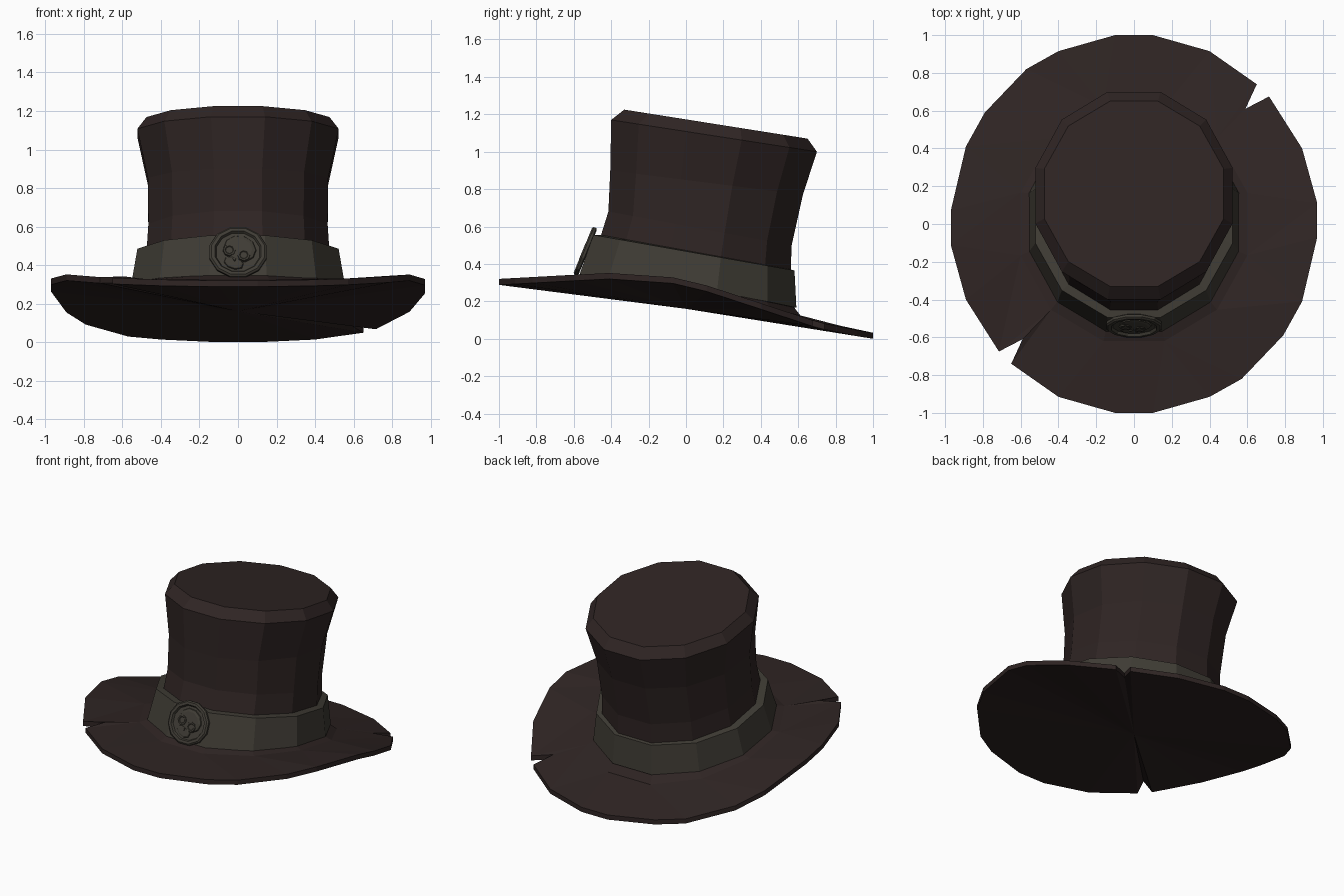
import bpy, bmesh, math
from mathutils import Vector, Matrix

cube = bpy.data.objects.get("Cube")
if cube:
    bpy.data.objects.remove(cube, do_unlink=True)


def material(name, colour):
    m = bpy.data.materials.new(name)
    m.use_nodes = True
    m.diffuse_color = (*colour, 1)
    bsdf = m.node_tree.nodes["Principled BSDF"]
    bsdf.inputs["Base Color"].default_value = (*colour, 1)
    bsdf.inputs["Roughness"].default_value = 0.9
    return m


FELT = material("dark brown felt", (0.028, 0.018, 0.017))
BAND = material("grey olive band", (0.050, 0.045, 0.035))


def finish(name, bm, mat):
    bmesh.ops.recalc_face_normals(bm, faces=bm.faces)
    mesh = bpy.data.meshes.new(name)
    bm.to_mesh(mesh)
    bm.free()
    mesh.materials.append(mat)
    ob = bpy.data.objects.new(name, mesh)
    bpy.context.collection.objects.link(ob)
    return ob


def tilted_ring(y_front, z_front, y_back, z_back, half_x, bow=0.0):
    """Twelve-sided ring leaning from front to back, sides lifted by bow."""
    pts = []
    for k in range(12):
        a = math.radians(15 + 30 * k)
        cx, sy = math.cos(a) / math.cos(math.pi / 12), math.sin(a) / math.cos(math.pi / 12)
        t = (sy + 1) / 2
        pts.append(Vector((half_x * cx, y_front + (y_back - y_front) * t,
                           z_front + (z_back - z_front) * t + bow * cx * cx)))
    return pts


def loft(name, rings, mat, cap_start=False, cap_end=True):
    bm = bmesh.new()
    loops = [[bm.verts.new(p) for p in r] for r in rings]
    for a, b in zip(loops, loops[1:]):
        n = len(a)
        for i in range(n):
            j = (i + 1) % n
            bm.faces.new((a[i], a[j], b[j], b[i]))
    if cap_start:
        bm.faces.new(loops[0][::-1])
    if cap_end:
        bm.faces.new(loops[-1])
    return finish(name, bm, mat)


# Crown: leaning, flared, with a bevelled top
brim_inner = tilted_ring(-0.62, 0.325, 0.62, 0.11, 0.60, 0.05)
loft("crown", [
    brim_inner,
    tilted_ring(-0.55, 0.35, 0.575, 0.17, 0.54, 0.02),
    tilted_ring(-0.465, 0.52, 0.56, 0.37, 0.475),
    tilted_ring(-0.415, 0.68, 0.565, 0.5, 0.465),
    tilted_ring(-0.405, 0.90, 0.625, 0.77, 0.468),
    tilted_ring(-0.40, 1.17, 0.70, 1.0, 0.522),
    tilted_ring(-0.33, 1.225, 0.65, 1.07, 0.475),
], FELT)

# Band around the crown with a visible top lip
loft("hat_band", [
    tilted_ring(-0.53, 0.34, 0.55, 0.165, 0.52, 0.02),
    tilted_ring(-0.57, 0.34, 0.59, 0.165, 0.555, 0.02),
    tilted_ring(-0.495, 0.555, 0.58, 0.365, 0.522),
    tilted_ring(-0.445, 0.555, 0.54, 0.375, 0.46),
], BAND, cap_end=False)

# Brim: half outline with one notch, repeated by a half turn
HALF = [(0.97, -0.07), (0.97, 0.11), (0.89, 0.40), (0.715, 0.675), (0.59, 0.61),
        (0.65, 0.74), (0.40, 0.915), (0.10, 1.0), (-0.10, 1.0), (-0.40, 0.915),
        (-0.57, 0.82), (-0.79, 0.59), (-0.89, 0.41)]
OUTLINE = HALF + [(-x, -y) for x, y in HALF]
HEIGHTS = [(-1, 0.32), (-0.6, 0.342), (-0.4, 0.352), (-0.07, 0.328), (0.11, 0.285),
           (0.4, 0.19), (0.6, 0.12), (0.8, 0.065), (1, 0.032)]


def rim_height(y):
    for (y0, z0), (y1, z1) in zip(HEIGHTS, HEIGHTS[1:]):
        if y <= y1:
            return z0 + (z1 - z0) * (y - y0) / (y1 - y0)
    return HEIGHTS[-1][1]


bm = bmesh.new()
top = [bm.verts.new((x, y, rim_height(y))) for x, y in OUTLINE]
low = [bm.verts.new((v.co.x, v.co.y, v.co.z - 0.032)) for v in top]
inner = [bm.verts.new(p) for p in brim_inner]
centre = bm.verts.new((0, 0, 0.16))
n, m = len(top), len(inner)
for i in range(n):
    j = (i + 1) % n
    bm.faces.new((top[i], low[i], low[j], top[j]))
    bm.faces.new((low[j], low[i], centre))


def turn(loop, k):
    """Angle of the k-th vertex, growing past a full turn."""
    c = loop[k % len(loop)].co
    a = math.atan2(c.y, c.x) + 0.3
    return a % math.tau + math.tau * (k // len(loop))


# Upper brim surface: walk both loops by angle
start = min(range(m), key=lambda k: (inner[k].co - top[0].co).length)
inner = inner[start:] + inner[:start]
i = k = 0
while i < n or k < m:
    if k >= m or (i < n and turn(top, i + 1) <= turn(inner, k + 1)):
        bm.faces.new((top[i % n], top[(i + 1) % n], inner[k % m]))
        i += 1
    else:
        bm.faces.new((top[i % n], inner[(k + 1) % m], inner[k % m]))
        k += 1
finish("brim", bm, FELT)

# Round badge on the front of the band, leaning back
BADGE = Matrix.Translation((0, -0.537, 0.466)) @ Matrix.Rotation(math.radians(67.7), 4, 'X')


def badge_part(name, x, y, profile, sides=10, squash=1.0, spin=0.0, cap=True):
    rings = []
    for r, h in profile:
        ring = []
        for s in range(sides):
            a = math.tau * (s + 0.5) / sides
            p = Matrix.Rotation(spin, 2) @ Vector((r * math.cos(a), r * squash * math.sin(a)))
            ring.append(BADGE @ Vector((x + p.x, y + p.y, h)))
        rings.append(ring)
    return loft(name, rings, BAND, cap_start=cap, cap_end=cap)


badge_part("badge_plate", 0, 0,
           [(0.14, -0.012), (0.152, -0.006), (0.152, 0.008), (0.142, 0.016),
            (0.124, 0.016), (0.116, 0.002)], sides=12, squash=0.94)

# Relief skull, slightly tipped
TIP = math.radians(-20)
badge_part("skull_cranium", 0.01, 0.018, [(0.088, 0.0), (0.083, 0.008), (0.065, 0.013)],
           squash=0.85, spin=TIP)
badge_part("skull_jaw", -0.022, -0.06, [(0.055, 0.0), (0.05, 0.008), (0.04, 0.011)],
           sides=8, squash=0.65, spin=TIP)
for side, x, y in (("right", -0.045, 0.008), ("left", 0.03, -0.02)):
    badge_part(side + "_eye_socket", x, y,
               [(0.034, 0.006), (0.032, 0.017), (0.023, 0.017), (0.019, 0.013)],
               sides=8, spin=TIP)
badge_part("skull_nose", -0.018, -0.044, [(0.014, 0.008), (0.009, 0.016)], sides=3, spin=TIP)
